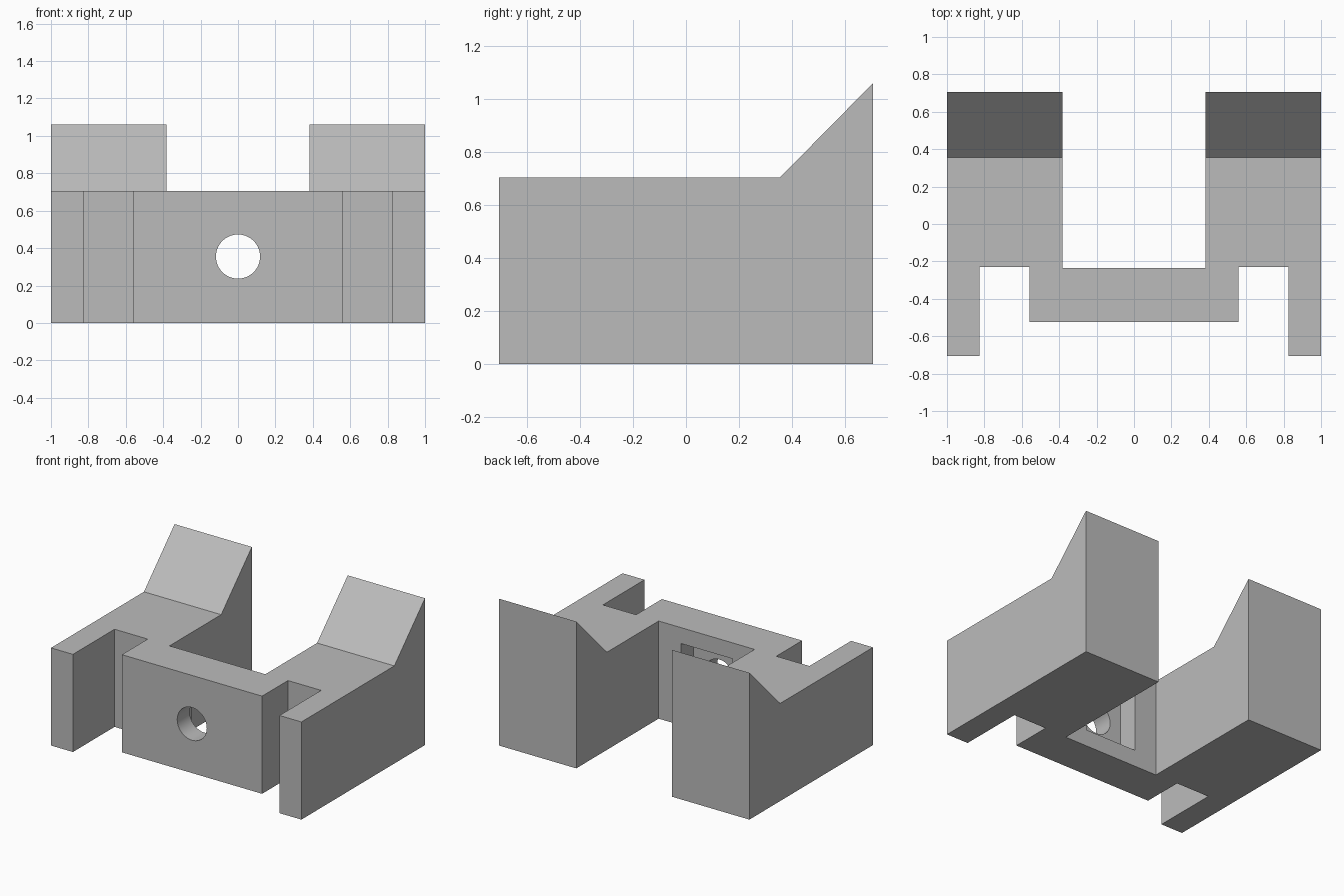
import bpy
import bmesh
import math

cube = bpy.data.objects.get("Cube")
if cube:
    bpy.data.objects.remove(cube, do_unlink=True)

grey = bpy.data.materials.new("plain grey")
grey.use_nodes = True
grey.diffuse_color = (0.5, 0.5, 0.5, 1)
grey.node_tree.nodes["Principled BSDF"].inputs["Base Color"].default_value = (0.5, 0.5, 0.5, 1)


def add_object(name, bm):
    bmesh.ops.recalc_face_normals(bm, faces=bm.faces)
    mesh = bpy.data.meshes.new(name)
    bm.to_mesh(mesh)
    bm.free()
    mesh.materials.append(grey)
    obj = bpy.data.objects.new(name, mesh)
    bpy.context.collection.objects.link(obj)
    return obj


def extrude_profile(name, profile, x0, x1):
    """Extrude a (y, z) outline along x."""
    bm = bmesh.new()
    face = bm.faces.new([bm.verts.new((x0, y, z)) for y, z in profile])
    new = bmesh.ops.extrude_face_region(bm, geom=[face])["geom"]
    verts = [v for v in new if isinstance(v, bmesh.types.BMVert)]
    bmesh.ops.translate(bm, verts=verts, vec=(x1 - x0, 0, 0))
    return add_object(name, bm)


def box(name, x0, x1, y0, y1, z0=-0.2, z1=1.4):
    return extrude_profile(name, [(y0, z0), (y1, z0), (y1, z1), (y0, z1)], x0, x1)


def cylinder(name, radius, y0, y1, z):
    """Cylinder lying along y."""
    ring = 64
    bm = bmesh.new()
    bmesh.ops.create_cone(bm, cap_ends=True, segments=ring, radius1=radius,
                          radius2=radius, depth=y1 - y0)
    for v in bm.verts:
        x, y, h = v.co
        v.co = (x, h + (y0 + y1) / 2, y + z)
    return add_object(name, bm)


# Body: side outline with the raised ramp at the back
back, top, mid = 0.705, 0.705, 0.355
bracket = extrude_profile(
    "bracket_body",
    [(-back, 0), (back, 0), (back, 1.06), (mid, top), (-back, top)], -1, 1)

# Cutters: rear channel, recessed front wall, side slots, back pocket, bolt hole
wall_back, wall_front = -0.235, -0.525
cutters = [
    box("channel_cutter", -0.383, 0.383, wall_back, 1),
    box("front_recess_cutter", -0.7, 0.7, -1, wall_front),
    box("left_slot_cutter", 0.56, 0.825, -1.1, -0.23),
    box("right_slot_cutter", -0.825, -0.56, -1.1, -0.23),
    box("pocket_cutter", -0.206, 0.206, -0.382, 0, mid - 0.235, mid + 0.235),
    cylinder("hole_cutter", 0.118, -0.8, 0, mid),
]
for cutter in cutters:
    cutter.hide_render = True
    mod = bracket.modifiers.new(cutter.name, "BOOLEAN")
    mod.operation = "DIFFERENCE"
    mod.solver = "EXACT"
    mod.object = cutter

# Bake the cuts and drop the cutters
bpy.context.view_layer.update()
graph = bpy.context.evaluated_depsgraph_get()
bracket.data = bpy.data.meshes.new_from_object(bracket.evaluated_get(graph))
bracket.modifiers.clear()
for cutter in cutters:
    bpy.data.objects.remove(cutter, do_unlink=True)

# Smooth the hole, keep all other edges sharp
bpy.ops.object.select_all(action="DESELECT")
bracket.select_set(True)
bpy.context.view_layer.objects.active = bracket
bpy.ops.object.shade_smooth_by_angle(angle=math.radians(30))
